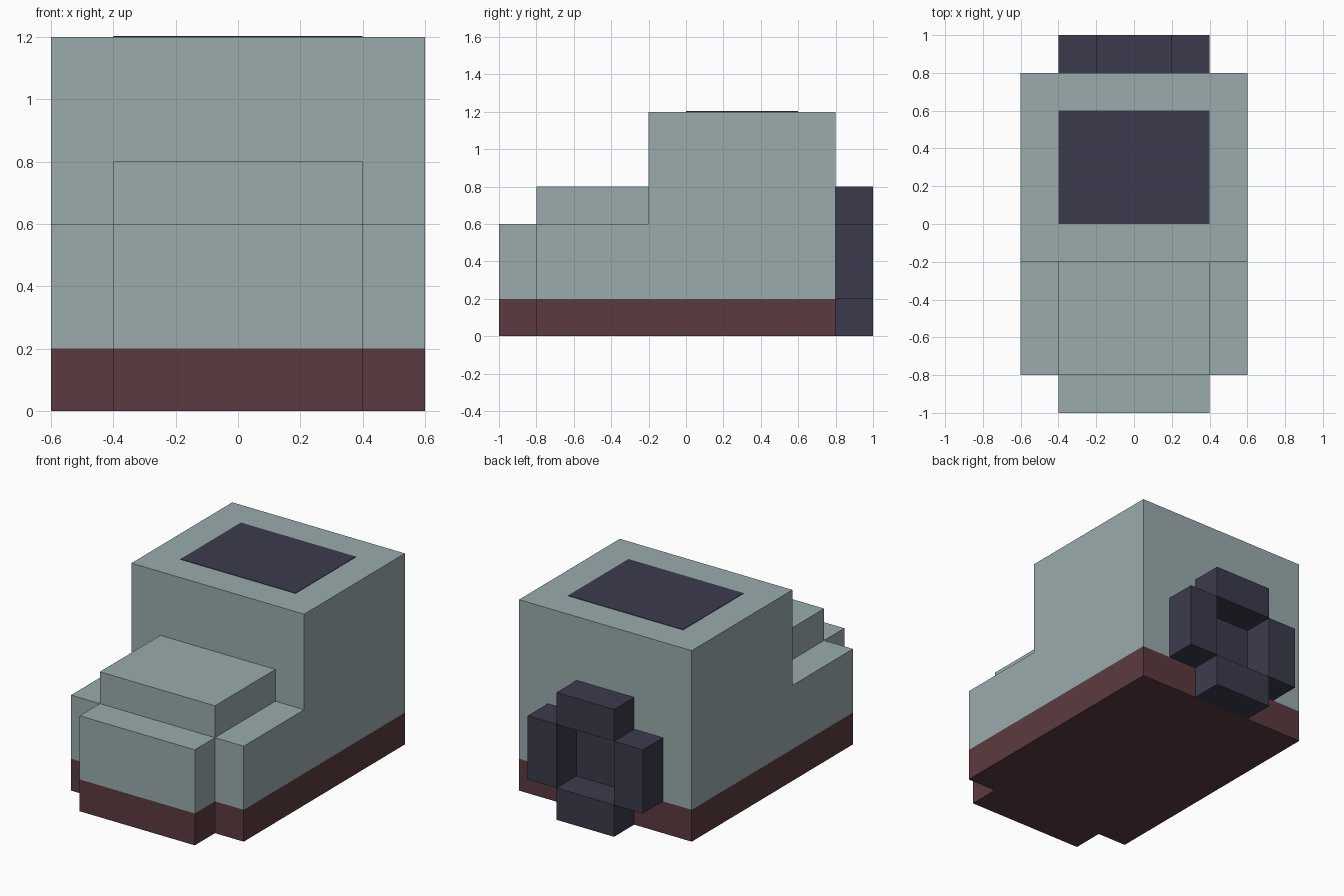
import bpy, bmesh

cube = bpy.data.objects.get("Cube")
if cube:
    bpy.data.objects.remove(cube, do_unlink=True)


def make_material(name, rgb):
    mat = bpy.data.materials.new(name)
    mat.use_nodes = True
    mat.diffuse_color = (*rgb, 1)
    mat.node_tree.nodes["Principled BSDF"].inputs["Base Color"].default_value = (*rgb, 1)
    return mat


PAINT = make_material("grey blue paint", (0.323, 0.407, 0.423))
SILL = make_material("dark red sill", (0.105, 0.042, 0.050))
DARK = make_material("dark navy", (0.044, 0.044, 0.074))
SILL_HEIGHT = 0.2


def extrude_profile(name, profile, half_width, materials):
    """Extrude a (y, z) side profile across x; a second material colours the sill band."""
    bm = bmesh.new()
    face = bm.faces.new([bm.verts.new((-half_width, y, z)) for y, z in profile])
    result = bmesh.ops.extrude_face_region(bm, geom=[face])
    verts = [g for g in result["geom"] if isinstance(g, bmesh.types.BMVert)]
    bmesh.ops.translate(bm, verts=verts, vec=(2 * half_width, 0, 0))
    if len(materials) > 1:
        bmesh.ops.bisect_plane(bm, geom=bm.verts[:] + bm.edges[:] + bm.faces[:],
                               plane_co=(0, 0, SILL_HEIGHT), plane_no=(0, 0, 1))
        for f in bm.faces:
            f.material_index = int(f.calc_center_median().z < SILL_HEIGHT)
    bmesh.ops.recalc_face_normals(bm, faces=bm.faces)
    mesh = bpy.data.meshes.new(name)
    bm.to_mesh(mesh)
    bm.free()
    for mat in materials:
        mesh.materials.append(mat)
    obj = bpy.data.objects.new(name, mesh)
    bpy.context.collection.objects.link(obj)
    return obj


def box(name, half_width, y0, y1, z0, z1, materials, x=0):
    obj = extrude_profile(name, [(y0, z0), (y1, z0), (y1, z1), (y0, z1)], half_width, materials)
    obj.location.x = x
    return obj


# Stepped body with cabin, plus bonnet and nose
extrude_profile("body", [(-0.8, 0), (0.8, 0), (0.8, 1.2), (-0.2, 1.2), (-0.2, 0.6), (-0.8, 0.6)],
                0.6, [PAINT, SILL])
box("bonnet", 0.4, -0.8, -0.2, 0.6, 0.8, [PAINT])
box("nose", 0.4, -1.0, -0.8, 0, 0.6, [PAINT, SILL])

# Dark roof panel
box("roof_panel", 0.4, 0, 0.6, 1.2, 1.203, [DARK])

# Spare wheel: four blocks around a recessed hub
box("spare_wheel_top", 0.2, 0.8, 1.0, 0.6, 0.8, [DARK])
box("spare_wheel_bottom", 0.2, 0.8, 1.0, 0, 0.2, [DARK])
for side, x in (("left", 0.3), ("right", -0.3)):
    box("spare_wheel_" + side, 0.1, 0.8, 1.0, 0.2, 0.6, [DARK], x)
box("spare_wheel_hub", 0.2, 0.8, 0.803, 0.2, 0.6, [DARK])
